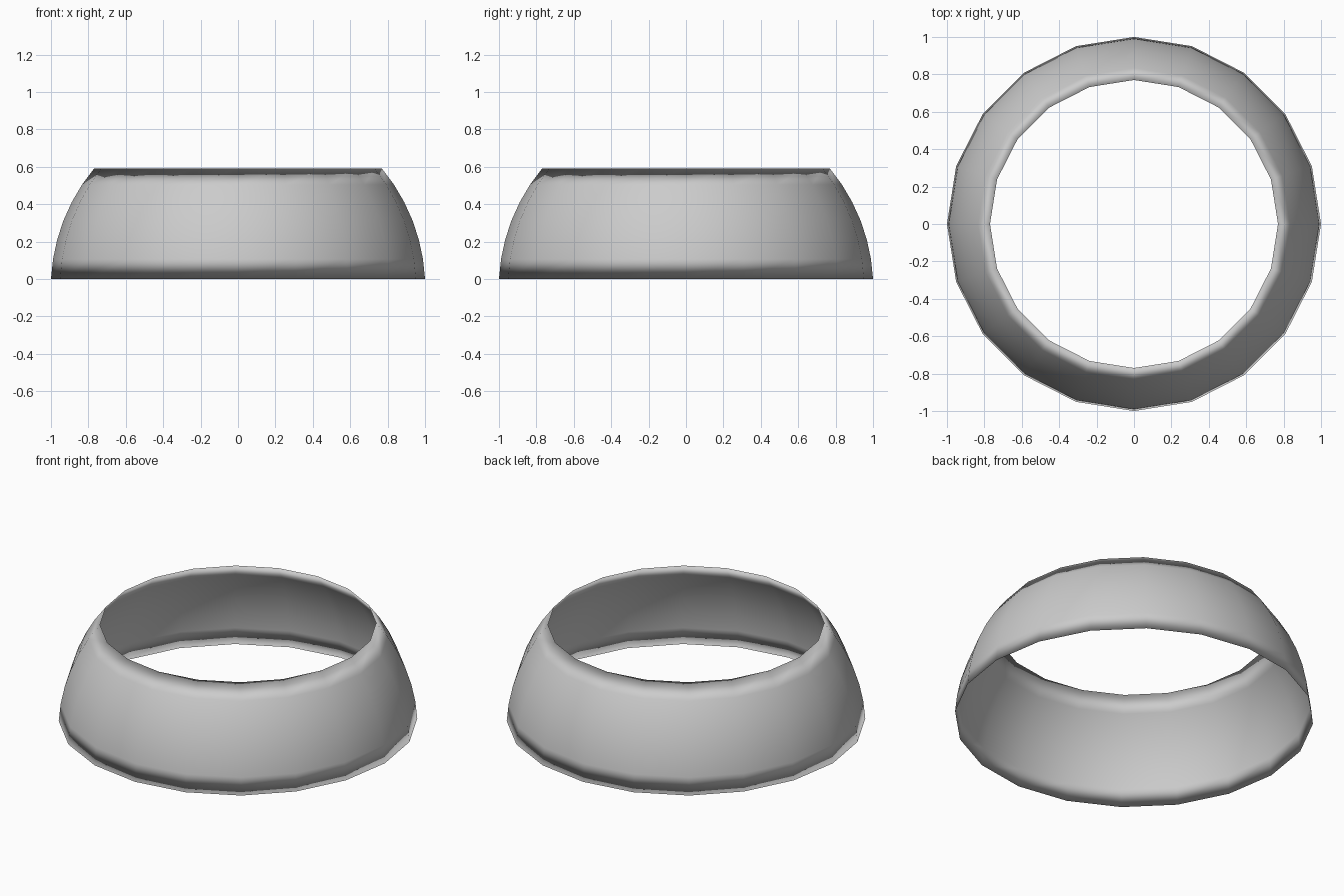
import bpy, bmesh
from math import sin, cos, asin, pi, sqrt

if "Cube" in bpy.data.objects:
    bpy.data.objects.remove(bpy.data.objects["Cube"])

SIDES, ROWS = 20, 6
DROP = 0.05                      # sphere centre sits just below the floor
HEIGHT = 0.59
RADIUS = sqrt(1 + DROP ** 2)
SKIN = 0.002                     # paper-thin wall, closing to a knife edge at both rims

# Profile: up the outside of a spherical zone, back down the inside
a0, a1 = asin(DROP / RADIUS), asin((HEIGHT + DROP) / RADIUS)


def point(i, radius):
    a = a0 + (a1 - a0) * i / ROWS
    return radius * cos(a), radius * sin(a) - DROP


profile = [point(i, RADIUS) for i in range(ROWS + 1)]
profile += [point(i, RADIUS - SKIN) for i in range(ROWS - 1, 0, -1)]

# Ring band: spin the closed profile around z
bm = bmesh.new()
columns = []
for s in range(SIDES):
    t = 2 * pi * s / SIDES
    columns.append([bm.verts.new((r * cos(t), r * sin(t), z)) for r, z in profile])

n = len(profile)
for s in range(SIDES):
    a, b = columns[s], columns[(s + 1) % SIDES]
    for i in range(n):
        j = (i + 1) % n
        bm.faces.new((a[i], b[i], b[j], a[j])).smooth = True

mesh = bpy.data.meshes.new("ring_band")
bm.to_mesh(mesh)
bm.free()
bpy.context.collection.objects.link(bpy.data.objects.new("ring_band", mesh))
